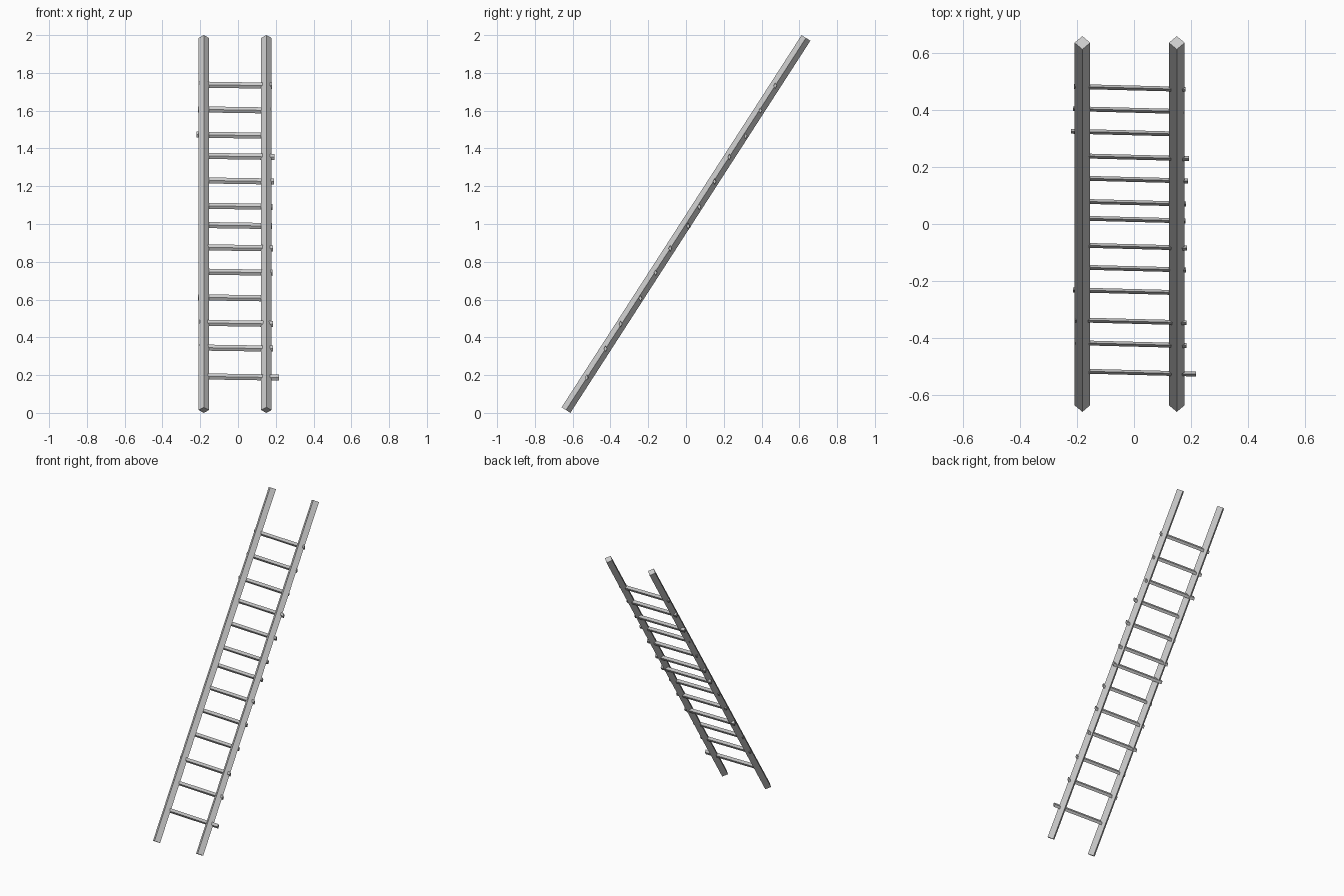
import bpy
from mathutils import Vector

if "Cube" in bpy.data.objects:
    bpy.data.objects.remove(bpy.data.objects["Cube"])


def prism(name, a, b, u, v):
    """Four-sided bar from a to b with a diamond section of half-diagonals u, v."""
    a, b, u, v = map(Vector, (a, b, u, v))
    verts = [p + o for p in (a, b) for o in (u, v, -u, -v)]
    faces = [(3, 2, 1, 0), (4, 5, 6, 7)]
    faces += [(i, (i + 1) % 4, (i + 1) % 4 + 4, i + 4) for i in range(4)]
    mesh = bpy.data.meshes.new(name)
    mesh.from_pydata(verts, [], faces)
    mesh.validate()
    obj = bpy.data.objects.new(name, mesh)
    bpy.context.collection.objects.link(obj)
    # consistent outward normals
    import bmesh
    bm = bmesh.new()
    bm.from_mesh(mesh)
    bmesh.ops.recalc_face_normals(bm, faces=bm.faces)
    bm.to_mesh(mesh)
    bm.free()
    return obj


# Leaning side rails, edge-on square section
LEAN = Vector((0, 0.542, 0.8405))
HALF = 1.172
R = 0.0275
for side, x in (("left", -0.181), ("right", 0.150)):
    mid = Vector((x, 0, 1))
    prism(side + "_rail", mid - LEAN * HALF, mid + LEAN * HALF,
          (R, 0, 0), (0, -R * LEAN.z, R * LEAN.y))

# Hand-set rungs: (x centre, y, z), each slightly skewed
RUNGS = [
    (-0.015, 0.477, 1.735), (-0.018, 0.399, 1.604), (-0.025, 0.320, 1.470),
    (-0.003, 0.234, 1.358), (-0.005, 0.156, 1.228), (-0.012, 0.075, 1.094),
    (-0.014, 0.016, 0.992), (-0.010, -0.079, 0.874), (-0.012, -0.156, 0.745),
    (-0.018, -0.236, 0.609), (-0.011, -0.341, 0.474), (-0.011, -0.421, 0.343),
    (0.022, -0.521, 0.190),
]
HALF_RUNG = Vector((0.195, -0.005, -0.003))
for i, p in enumerate(RUNGS):
    c = Vector(p)
    prism(f"rung_{i + 1}", c - HALF_RUNG, c + HALF_RUNG,
          (0, 0.0085, 0), (0, 0, 0.016))
